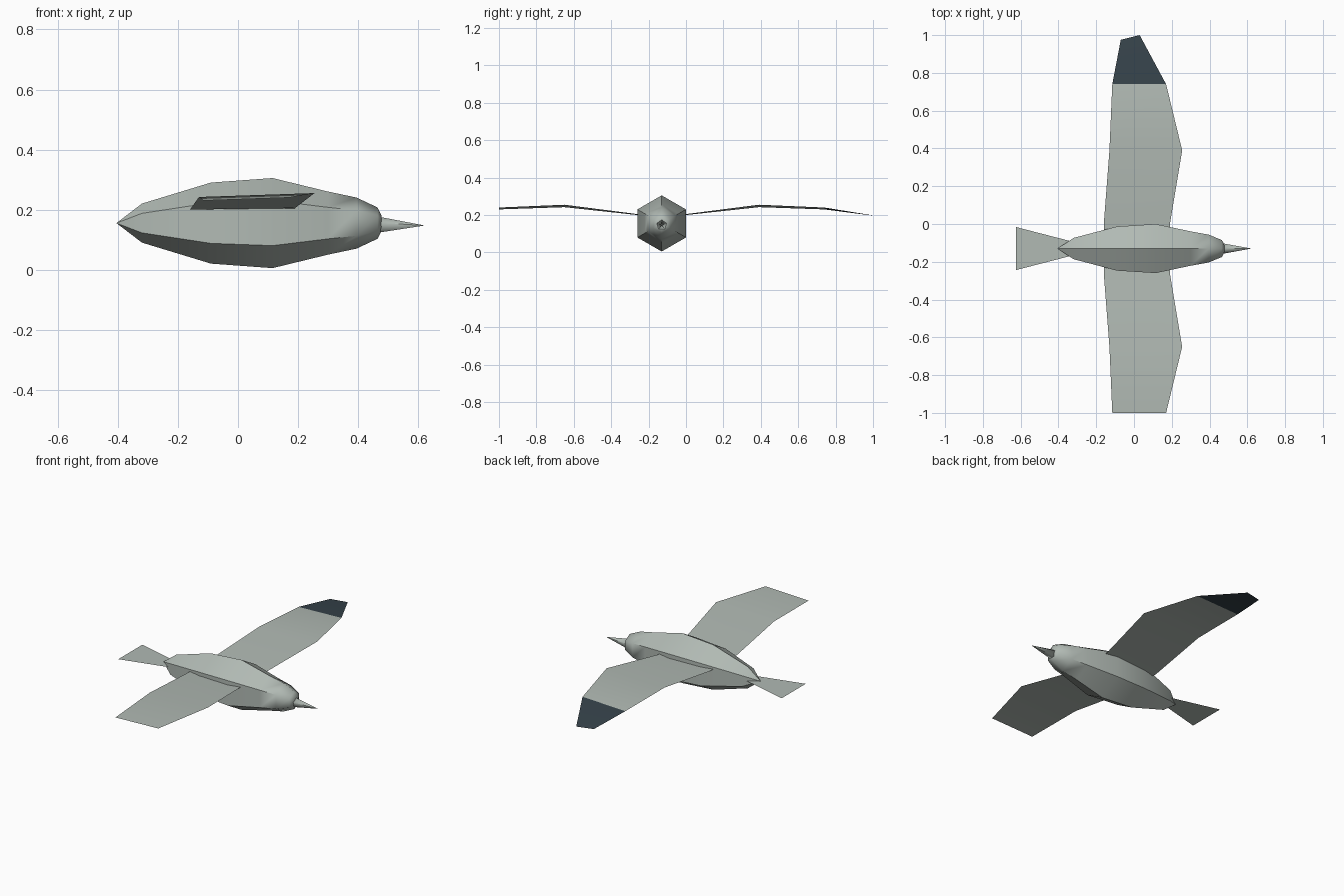
import bpy
import bmesh
from math import sin, cos, pi
from mathutils import Vector

cube = bpy.data.objects.get("Cube")
if cube:
    bpy.data.objects.remove(cube)

CY, CZ = -0.13, 0.155  # body axis


def material(name, rgb):
    m = bpy.data.materials.new(name)
    m.use_nodes = True
    m.diffuse_color = (*rgb, 1)
    m.node_tree.nodes["Principled BSDF"].inputs["Base Color"].default_value = (*rgb, 1)
    return m


GREY = material("pale grey plumage", (0.44, 0.49, 0.455))
DARK = material("dark slate wingtip", (0.037, 0.056, 0.07))


def finish(name, bm, mats, smooth=True):
    mesh = bpy.data.meshes.new(name)
    for f in bm.faces:
        f.smooth = smooth
    bm.to_mesh(mesh)
    bm.free()
    for m in mats:
        mesh.materials.append(m)
    ob = bpy.data.objects.new(name, mesh)
    bpy.context.collection.objects.link(ob)
    return ob


def spindle(name, stations, sides, cz, sharp_until):
    """Loft polygon rings (x, radius) along x; radius 0 makes a point."""
    bm = bmesh.new()
    rings = []
    for x, r in stations:
        if r == 0:
            rings.append([bm.verts.new((x, CY, cz))] * sides)
        else:
            rings.append([bm.verts.new((x, CY + r * sin(2 * pi * i / sides),
                                        cz + r * cos(2 * pi * i / sides)))
                          for i in range(sides)])
    for a, b in zip(rings, rings[1:]):
        for i in range(sides):
            j = (i + 1) % sides
            bm.faces.new(list(dict.fromkeys((a[i], a[j], b[j], b[i]))))
    bmesh.ops.holes_fill(bm, edges=bm.edges[:])
    bmesh.ops.recalc_face_normals(bm, faces=bm.faces[:])
    # lengthwise ridges stay crisp, the rings and the head blend
    for e in bm.edges:
        p, q = (v.co for v in e.verts)
        if abs(p.x - q.x) > 0.001 and max(p.x, q.x) < sharp_until:
            e.smooth = False
    return finish(name, bm, [GREY])


def wing(name, side, tip=None):
    """Sheet of chord lines: distance from axis, trailing x/z, leading x/z."""
    chords = [(0.05, -0.16, 0.2, 0.19, 0.2),
              (0.13, -0.16, 0.2, 0.19, 0.205),
              (0.52, -0.13, 0.242, 0.255, 0.255),
              (0.87, -0.115, 0.23, 0.17, 0.24)]
    if tip:
        chords.append(tip)
    bm = bmesh.new()
    rows = [[bm.verts.new((xt, CY + side * d, zt)), bm.verts.new((xl, CY + side * d, zl))]
            for d, xt, zt, xl, zl in chords]
    if tip:  # the outermost leading corner reaches a little further
        rows[-1][1].co.y += 0.025
    for k, (a, b) in enumerate(zip(rows, rows[1:])):
        f = bm.faces.new((a[0], a[1], b[1], b[0]))
        f.material_index = 1 if k == 3 else 0
        f.normal_update()
        if f.normal.z < 0:
            f.normal_flip()
    return finish(name, bm, [GREY, DARK] if tip else [GREY])


# Body with rounded head
spindle("body", [(-0.405, 0), (-0.32, 0.065), (-0.09, 0.135), (0.115, 0.15),
                 (0.3, 0.105), (0.395, 0.085), (0.465, 0.052), (0.477, 0.028),
                 (0.48, 0)], 6, CZ, 0.4)

# Beak
spindle("beak", [(0.475, 0.028), (0.622, 0)], 5, 0.147, 1)

# Wings, the left one with a dark outer panel
wing("right_wing", -1)
wing("left_wing", 1, (1.105, -0.07, 0.2, 0.03, 0.198))

# Fan tail
bm = bmesh.new()
bm.faces.new([bm.verts.new(Vector((x, CY + y, CZ))) for x, y in
              ((-0.625, -0.114), (-0.3, -0.03), (-0.3, 0.03), (-0.625, 0.114))])
finish("tail", bm, [GREY], smooth=False)
